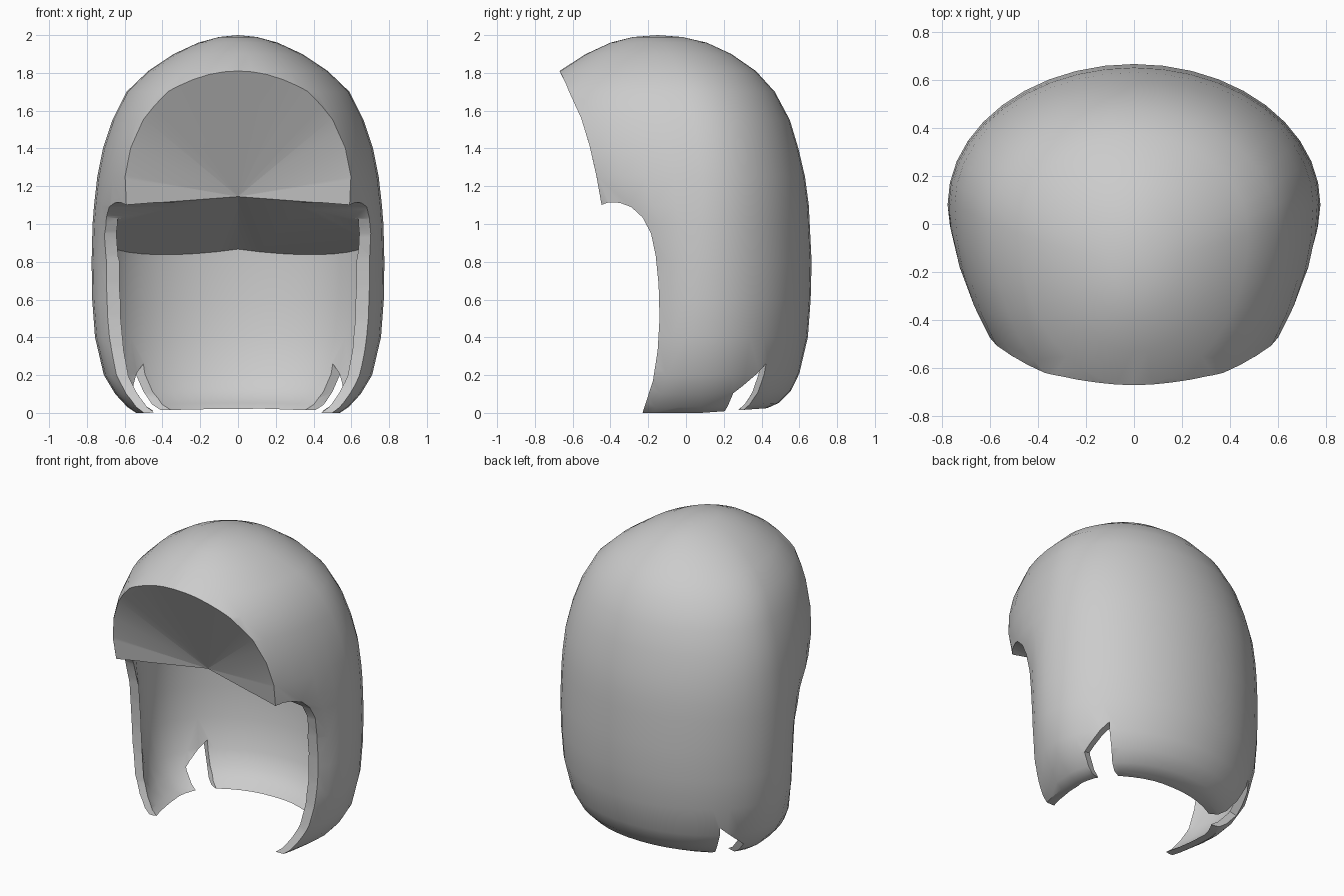
import bpy, bmesh, math
from mathutils import Vector

if "Cube" in bpy.data.objects:
    bpy.data.objects.remove(bpy.data.objects["Cube"])

SEG = 40
# height, half width, front y, back y, y of the widest point
RINGS = [
    (0.00, .54, -.74, .43, .08), (0.03, .585, -.70, .49, .08), (0.10, .65, -.60, .555, .08),
    (0.20, .71, -.52, .60, .08), (0.40, .757, -.44, .645, .08), (0.60, .772, -.43, .66, .08),
    (0.80, .775, -.46, .665, .08), (1.00, .77, -.62, .655, .08), (1.10, .762, -.76, .65, .08),
    (1.25, .745, -.85, .63, .08), (1.40, .715, -.88, .595, .06), (1.55, .665, -.87, .55, .04),
    (1.70, .59, -.80, .47, .0), (1.81, .475, -.67, .37, -.04), (1.90, .34, -.53, .24, -.09),
    (1.96, .21, -.40, .11, -.12), (1.99, .10, -.28, -.02, -.15),
]


def mesh_object(name, bm):
    bmesh.ops.recalc_face_normals(bm, faces=bm.faces)
    me = bpy.data.meshes.new(name)
    bm.to_mesh(me)
    bm.free()
    ob = bpy.data.objects.new(name, me)
    bpy.context.collection.objects.link(ob)
    return ob


def loft(rings, inset=0.0, tip=None):
    """Egg-shaped loft through the rings, closed at both ends."""
    bm = bmesh.new()
    rows = []
    for z, a, f, b, c in rings:
        row = []
        for i in range(SEG):
            t = 2 * math.pi * i / SEG
            s = math.sin(t)
            depth = (b - inset - c) if s > 0 else (c - f - inset)
            lift = .025 * max(0, s) * max(0, 1 - abs(z) / .3)
            row.append(bm.verts.new(((a - inset) * math.cos(t), c + depth * s, z + lift)))
        rows.append(row)
    for lo, hi in zip(rows, rows[1:]):
        for i in range(SEG):
            j = (i + 1) % SEG
            bm.faces.new((lo[i], lo[j], hi[j], hi[i]))
    bm.faces.new(rows[0][::-1])
    if tip:
        v = bm.verts.new(tip)
        for i in range(SEG):
            bm.faces.new((rows[-1][i], rows[-1][(i + 1) % SEG], v))
    else:
        bm.faces.new(rows[-1])
    return bm


def prism(name, side_a, side_b):
    """Solid between two matching outlines."""
    bm = bmesh.new()
    va = [bm.verts.new(p) for p in side_a]
    vb = [bm.verts.new(p) for p in side_b]
    n = len(va)
    for i in range(n):
        j = (i + 1) % n
        bm.faces.new((va[i], va[j], vb[j], vb[i]))
    bm.faces.new(va[::-1])
    bm.faces.new(vb)
    bmesh.ops.triangulate(bm, faces=bm.faces)
    return mesh_object(name, bm)


# outer hair volume
hair = mesh_object("hair_shell", loft(RINGS, tip=(0, -.15, 2.0)))
cutters = []

# head cavity, open below, with a ceiling that falls to the back and sides
low = (-.1, .47, -.74, .36, .08)
bm = loft([low] + RINGS[:11], inset=.055)
for side in (1, -1):
    cut = bmesh.ops.bisect_plane(bm, geom=bm.verts[:] + bm.edges[:] + bm.faces[:],
                                 plane_co=(0, -.32, 1.145), plane_no=(.14 * side, .3, 1),
                                 clear_outer=True)
    edges = [e for e in bm.edges if e.is_boundary]
    bmesh.ops.holes_fill(bm, edges=edges, sides=0)
cutters.append(mesh_object("head_cavity", bm))

# face opening, cut straight through from side to side
profile = [(-1.5, 1.1), (-.45, 1.1), (-.41, 1.115), (-.35, 1.112), (-.29, 1.09), (-.23, 1.035),
           (-.185, .95), (-.16, .83), (-.145, .68), (-.14, .5), (-.15, .33), (-.175, .17),
           (-.23, 0), (-.27, -.12), (-1.5, -.12)]
cutters.append(prism("face_opening", [(-1, y, z) for y, z in profile],
                     [(1, y, z) for y, z in profile]))

# recessed fringe panel: a fan from the middle of its lower edge to the arched rim
apex = Vector((0, -.32, 1.145))
half = [(.605, -.45, 1.1), (.605, -.475, 1.25), (.57, -.51, 1.41), (.5, -.555, 1.56),
        (.4, -.61, 1.68), (.3, -.64, 1.75), (.15, -.662, 1.797)]
rim = half + [(0, -.67, 1.81)] + [(-x, y, z) for x, y, z in reversed(half)]
far = [apex + (Vector(p) - apex) * 1.6 for p in rim]
drop = Vector((0, 0, -.2))
bm = bmesh.new()
p0, p1 = bm.verts.new(apex), bm.verts.new(apex + drop)
ev = [bm.verts.new(p) for p in [far[0] + drop] + far + [far[-1] + drop]]
fv = [bm.verts.new((v.co.x, -2, v.co.z)) for v in ev]
for i in range(len(ev) - 1):
    bm.faces.new((ev[i], ev[i + 1], fv[i + 1], fv[i]))
for i in range(1, len(ev) - 2):
    bm.faces.new((p0, ev[i], ev[i + 1]))
bm.faces.new((p0, p1, ev[0], ev[1]))
bm.faces.new((p0, ev[-2], ev[-1], p1))
bm.faces.new((p1, ev[-1], fv[-1], fv[0], ev[0]))
bm.faces.new(fv)
bmesh.ops.triangulate(bm, faces=bm.faces)
cutters.append(mesh_object("fringe_cutter", bm))

# pointed slits in the lower hem
for side in (1, -1):
    def ray(r):
        return [(side * r * math.cos(math.radians(d)), .08 + r * math.sin(math.radians(d)), z)
                for d, z in ((13, -.03), (32, .26), (27, -.03))]
    cutters.append(prism("hem_slit", ray(.2), ray(1.0)))

# carve everything out of the hair volume
bpy.context.view_layer.objects.active = hair
hair.select_set(True)
for c in cutters:
    c.hide_render = True
    m = hair.modifiers.new(c.name, "BOOLEAN")
    m.operation = "DIFFERENCE"
    m.solver = "EXACT"
    m.object = c
    bpy.ops.object.modifier_apply(modifier=m.name)
for c in cutters:
    bpy.data.objects.remove(c)

mat = bpy.data.materials.new("light_grey")
mat.diffuse_color = (.6, .6, .6, 1)
mat.use_nodes = True
mat.node_tree.nodes["Principled BSDF"].inputs["Base Color"].default_value = mat.diffuse_color
hair.data.materials.clear()
hair.data.materials.append(mat)
for p in hair.data.polygons:
    p.material_index = 0
bpy.ops.object.shade_smooth_by_angle(angle=math.radians(35))
